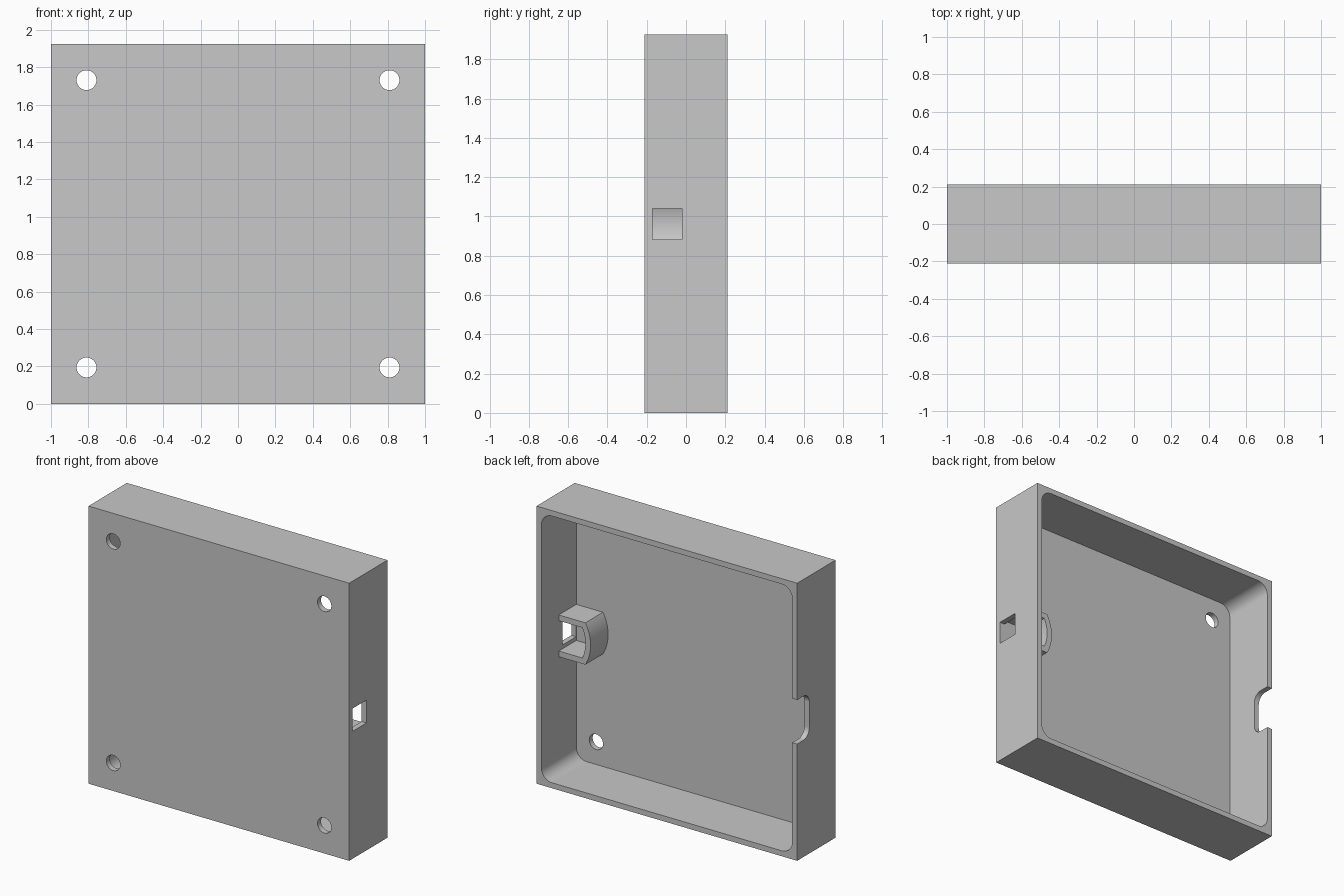
import bpy, bmesh, math

cube = bpy.data.objects.get("Cube")
if cube:
    bpy.data.objects.remove(cube, do_unlink=True)

W, H, D = 1.0, 1.925, 0.21      # half width, height, half depth
WALL = 0.038
MID = H / 2

grey = bpy.data.materials.new("light grey")
grey.use_nodes = True
grey.diffuse_color = (0.58, 0.58, 0.58, 1)
grey.node_tree.nodes["Principled BSDF"].inputs["Base Color"].default_value = grey.diffuse_color


def rounded_rect(u0, u1, v0, v1, r=0.0, steps=10):
    """Outline of a rectangle with rounded corners."""
    if r == 0:
        return [(u0, v0), (u1, v0), (u1, v1), (u0, v1)]
    pts = []
    centres = [(u1 - r, v1 - r), (u0 + r, v1 - r), (u0 + r, v0 + r), (u1 - r, v0 + r)]
    for i, (cu, cv) in enumerate(centres):
        for k in range(steps + 1):
            a = math.pi / 2 * (i + k / steps)
            pts.append((cu + r * math.cos(a), cv + r * math.sin(a)))
    return pts


def arc(x_edge, bulge, half, steps=20):
    """Shallow arc from top to bottom, bulging toward -x."""
    r = (half ** 2 + bulge ** 2) / (2 * bulge)
    a = math.asin(half / r)
    cx = x_edge - bulge + r
    angles = [a - 2 * a * k / steps for k in range(steps + 1)]
    return [(cx - r * math.cos(t), MID + r * math.sin(t)) for t in angles]


def prism(name, outline, a, b, axis="y"):
    """Extrude an outline along y (outline in x, z) or along x (outline in y, z)."""
    def place(u, v, w):
        return (u, w, v) if axis == "y" else (w, u, v)
    bm = bmesh.new()
    ends = [[bm.verts.new(place(u, v, w)) for u, v in outline] for w in (a, b)]
    n = len(outline)
    for i in range(n):
        j = (i + 1) % n
        bm.faces.new((ends[0][i], ends[0][j], ends[1][j], ends[1][i]))
    for end in ends:
        bm.faces.new(end)
    bmesh.ops.recalc_face_normals(bm, faces=bm.faces)
    mesh = bpy.data.meshes.new(name)
    bm.to_mesh(mesh)
    bm.free()
    mesh.materials.append(grey)
    obj = bpy.data.objects.new(name, mesh)
    bpy.context.collection.objects.link(obj)
    return obj


def activate(obj):
    bpy.ops.object.select_all(action="DESELECT")
    obj.select_set(True)
    bpy.context.view_layer.objects.active = obj


def cut(obj, cutter):
    cutter.hide_render = True
    mod = obj.modifiers.new("cut", "BOOLEAN")
    mod.operation, mod.solver, mod.object = "DIFFERENCE", "EXACT", cutter
    activate(obj)
    bpy.ops.object.modifier_apply(modifier=mod.name)
    bpy.data.objects.remove(cutter, do_unlink=True)


def finish(obj):
    activate(obj)
    bpy.ops.object.shade_smooth_by_angle(angle=math.radians(30))
    mod = obj.modifiers.new("flat walls", "WEIGHTED_NORMAL")
    mod.keep_sharp = True


# Shell: a block hollowed out from the back
shell = prism("enclosure_shell", rounded_rect(-W, W, 0, H), -D, D)
floor = -D + WALL
cut(shell, prism("cavity", rounded_rect(-W + WALL, W - WALL, WALL, H - WALL, 0.08), floor, D + 0.1))

# Four screw holes through the front plate
for x in (-0.81, 0.81):
    for z in (MID - 0.768, MID + 0.768):
        r = 0.053
        cut(shell, prism("screw_hole", rounded_rect(x - r, x + r, z - r, z + r, r * 0.999),
                         -D - 0.1, floor + 0.05))

# Square port in the left wall, rounded notch in the rim of the right wall
cut(shell, prism("port", rounded_rect(floor + 0.001, -0.02, MID - 0.079, MID + 0.079),
                 W - 0.1, W + 0.1, "x"))
cut(shell, prism("notch", rounded_rect(D - 0.133, D + 0.2, MID - 0.153, MID + 0.153, 0.066),
                 -W - 0.1, -W + 0.1, "x"))
finish(shell)

# Bracket around the port: two arms joined by a curved end wall
half, thick = 0.145, 0.04
inner_half = half - thick
outer = arc(0.758, 0.04, half)
inner = arc(0.782, 0.024, inner_half)
end_x = W - WALL + 0.01
outline = ([(end_x, MID + half)] + outer + [(end_x, MID - half), (end_x, MID - inner_half)]
           + inner[::-1] + [(end_x, MID + inner_half)])
bracket = prism("port_bracket", outline, floor - 0.01, 0.02)
finish(bracket)
